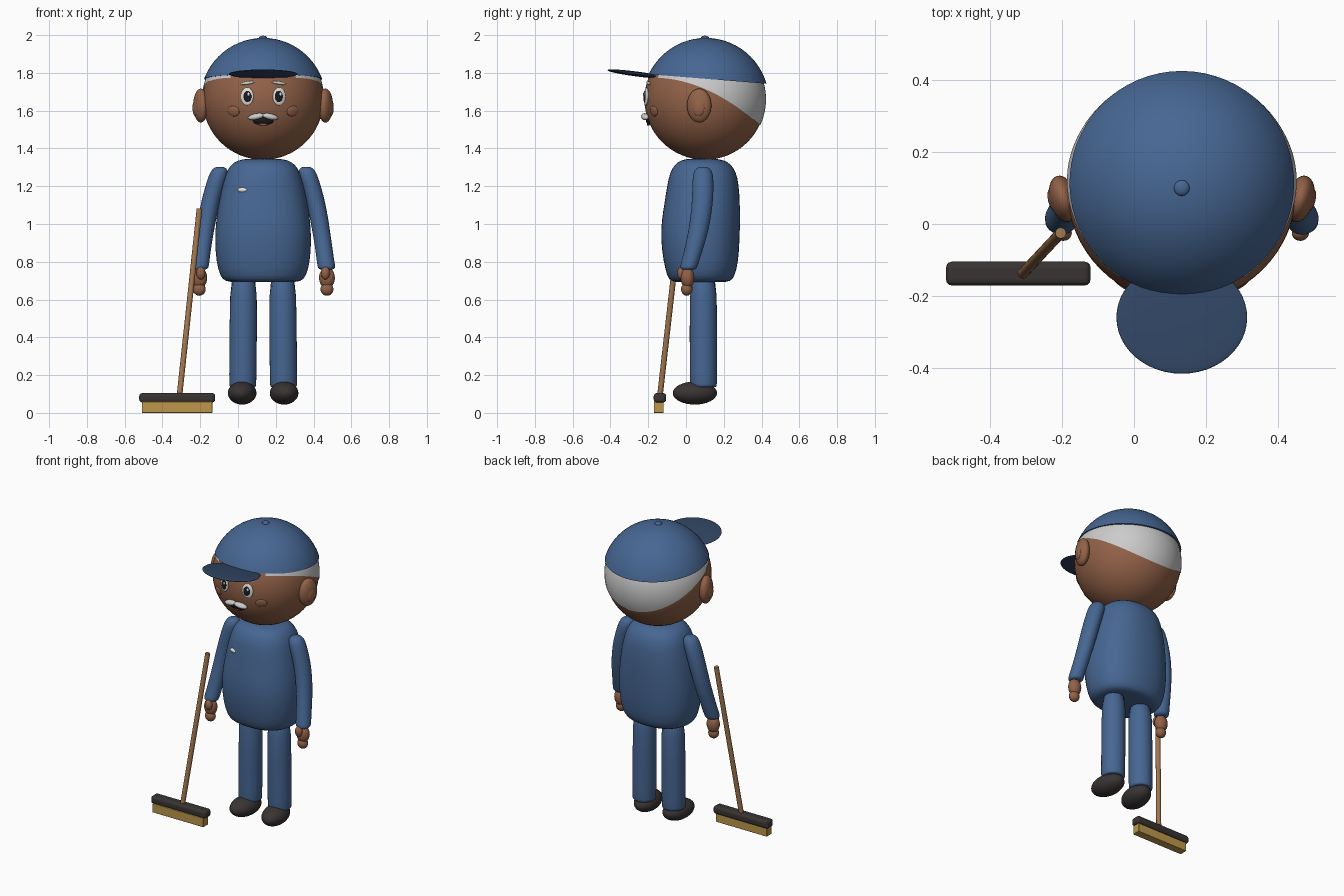
import bpy, bmesh, math
from mathutils import Vector, Matrix

if "Cube" in bpy.data.objects:
    bpy.data.objects.remove(bpy.data.objects["Cube"])

CX, CY = 0.133, 0.10          # body axis
HEAD = Vector((CX, CY, 1.66))
R = 0.32


def material(name, r, g, b):
    m = bpy.data.materials.new(name)
    m.use_nodes = True
    m.diffuse_color = (r, g, b, 1)
    bsdf = m.node_tree.nodes["Principled BSDF"]
    bsdf.inputs["Base Color"].default_value = (r, g, b, 1)
    bsdf.inputs["Roughness"].default_value = 0.7
    return m


BLUE = material("work blue", 0.062, 0.134, 0.29)
NAVY = material("brim navy", 0.03, 0.06, 0.125)
SKIN = material("brown skin", 0.29, 0.122, 0.065)
GREY = material("silver hair", 0.6, 0.6, 0.6)
WHITE = material("eye white", 0.75, 0.75, 0.75)
BLACK = material("black", 0.012, 0.01, 0.01)
DARK = material("dark leather", 0.042, 0.034, 0.034)
WOOD = material("handle wood", 0.36, 0.185, 0.08)
STRAW = material("bristle yellow", 0.5, 0.31, 0.07)


def finish(name, bm, mat, smooth=True):
    bmesh.ops.recalc_face_normals(bm, faces=bm.faces)
    mesh = bpy.data.meshes.new(name)
    bm.to_mesh(mesh)
    bm.free()
    for p in mesh.polygons:
        p.use_smooth = smooth
    mesh.materials.append(mat)
    ob = bpy.data.objects.new(name, mesh)
    bpy.context.scene.collection.objects.link(ob)
    return ob


def ball(name, loc, size, mat, rot=None, seg=32):
    bm = bmesh.new()
    bmesh.ops.create_uvsphere(bm, u_segments=seg, v_segments=seg // 2, radius=1)
    ob = finish(name, bm, mat)
    rot = rot or Matrix.Identity(4)
    ob.matrix_world = Matrix.Translation(loc) @ rot @ Matrix.Diagonal((*size, 1))
    return ob


def on_face(name, dx, z, size, mat, lift=0.002, roll=0.0):
    """Flat ellipsoid lying on the front of the head."""
    dz = z - HEAD.z
    n = Vector((dx, -math.sqrt(R * R - dx * dx - dz * dz), dz)).normalized()
    rot = Vector((0, -1, 0)).rotation_difference(n).to_matrix().to_4x4()
    return ball(name, HEAD + n * (R + lift), size, mat, rot @ Matrix.Rotation(roll, 4, "Y"), 24)


def loft(name, rows, mat, power=2.0, sides=24):
    """Skin of stacked rings, each given as x, y, z, x radius, y radius."""
    bm = bmesh.new()
    rings = []
    for x, y, z, rx, ry in rows:
        ring = []
        for i in range(sides):
            c, s = math.cos(math.tau * i / sides), math.sin(math.tau * i / sides)
            ring.append(bm.verts.new((
                x + rx * math.copysign(abs(c) ** (2 / power), c),
                y + ry * math.copysign(abs(s) ** (2 / power), s), z)))
        rings.append(ring)
    for a, b in zip(rings, rings[1:]):
        for i in range(sides):
            j = (i + 1) % sides
            bm.faces.new((a[i], a[j], b[j], b[i]))
    bm.faces.new(rings[0])
    bm.faces.new(rings[-1])
    ob = finish(name, bm, mat)
    ob.modifiers.new("Smooth", "SUBSURF").levels = 1
    ob.modifiers["Smooth"].render_levels = 1
    return ob


def box(name, loc, size, mat, bevel):
    bm = bmesh.new()
    bmesh.ops.create_cube(bm, size=1)
    bmesh.ops.scale(bm, vec=size, verts=bm.verts)
    ob = finish(name, bm, mat, False)
    ob.location = loc
    mod = ob.modifiers.new("Round", "BEVEL")
    mod.width, mod.segments = bevel, 3
    return ob


# Head and cap
ball("head", HEAD, (R, R, R), SKIN, seg=64)
bm = bmesh.new()
bmesh.ops.create_uvsphere(bm, u_segments=64, v_segments=32, radius=0.334)
bmesh.ops.translate(bm, vec=(CX, 0.105, 1.651), verts=bm.verts)
cut = bmesh.ops.bisect_plane(bm, geom=bm.verts[:] + bm.edges[:] + bm.faces[:],
                             plane_co=(CX, CY, 1.769), plane_no=(0, 0.08, 1), clear_inner=True)
bmesh.ops.edgeloop_fill(bm, edges=[e for e in cut["geom_cut"] if isinstance(e, bmesh.types.BMEdge)])
cap = finish("cap", bm, BLUE)
for p in cap.data.polygons:
    p.use_smooth = len(p.vertices) < 5
ball("cap_button", (CX, CY, 1.985), (0.022, 0.022, 0.012), BLUE, seg=16)
ball("cap_brim", (CX, -0.26, 1.794), (0.182, 0.158, 0.013), NAVY, Matrix.Rotation(-0.13, 4, "X"), 48)


# Hair wrapping round the back, with its lower edge sweeping down to the nape
def hair_point(a, z):
    rho = math.sqrt(0.3235 ** 2 - (z - HEAD.z) ** 2)
    return Vector((CX + rho * math.sin(a), CY + rho * math.cos(a), z))


def hairline(a):
    lo, hi = 1.42, 1.80
    for _ in range(25):
        mid = (lo + hi) / 2
        y = hair_point(a, mid).y
        if mid > 1.775 - 0.77 * max(y + 0.18, 0) ** 2:
            hi = mid
        else:
            lo = mid
    return hi


bm = bmesh.new()
columns = []
for i in range(65):
    a = math.radians(-145 + 290 * i / 64)
    low = hairline(a)
    columns.append([bm.verts.new(hair_point(a, low + (1.801 - low) * k / 12)) for k in range(13)])
for a, b in zip(columns, columns[1:]):
    for k in range(12):
        bm.faces.new((a[k], b[k], b[k + 1], a[k + 1]))
finish("hair", bm, GREY)

# Paired parts
for side, s in (("left", 1), ("right", -1)):
    # Ears
    turn = Matrix.Rotation(-0.25 * s, 4, "Z")
    ball(side + "_ear", (CX + s * 0.33, 0.07, 1.627), (0.038, 0.066, 0.09), SKIN, turn)
    ball(side + "_inner_ear", (CX + s * 0.358, 0.066, 1.615), (0.014, 0.034, 0.045), SKIN, turn, 20)

    # Eyes, brows, cheeks, moustache
    on_face(side + "_eye", s * 0.084, 1.675, (0.035, 0.010, 0.047), WHITE)
    on_face(side + "_iris", s * 0.081, 1.675, (0.022, 0.006, 0.030), BLACK, 0.009)
    on_face(side + "_glint", s * 0.081 + 0.007, 1.686, (0.007, 0.003, 0.009), WHITE, 0.0145)
    on_face(side + "_brow", s * 0.082, 1.746, (0.040, 0.007, 0.008), GREY, 0.002, s * 0.12)
    on_face(side + "_cheek", s * 0.158, 1.597, (0.036, 0.010, 0.028), SKIN, -0.002)
    on_face(side + "_moustache", s * 0.036, 1.572, (0.044, 0.020, 0.016), GREY, 0.012, s * 0.22)

    # Arm with a slightly flared cuff
    x = lambda d: CX + s * d
    loft(side + "_arm", [
        (x(0.228), 0.09, 1.303, 0.015, 0.015), (x(0.229), 0.09, 1.297, 0.036, 0.036),
        (x(0.233), 0.09, 1.27, 0.052, 0.056), (x(0.262), 0.09, 1.18, 0.051, 0.057),
        (x(0.285), 0.085, 1.09, 0.050, 0.056), (x(0.305), 0.07, 0.98, 0.048, 0.054),
        (x(0.320), 0.045, 0.88, 0.046, 0.050), (x(0.331), 0.022, 0.80, 0.047, 0.047),
        (x(0.335), 0.015, 0.775, 0.048, 0.046), (x(0.336), 0.012, 0.76, 0.042, 0.042),
        (x(0.336), 0.012, 0.757, 0.02, 0.02)], BLUE, sides=20)

    # Hand
    ball(side + "_palm", (x(0.338), 0.008, 0.715), (0.042, 0.036, 0.056), SKIN, seg=24)
    ball(side + "_fingers", (x(0.338), 0.004, 0.655), (0.034, 0.030, 0.035), SKIN, seg=24)
    ball(side + "_thumb", (x(0.330), -0.025, 0.74), (0.024, 0.022, 0.034), SKIN, seg=20)

    # Leg and shoe
    loft(side + "_leg", [(x(d), 0.092, z, r, r) for d, z, r in (
        (0.108, 0.135, 0.066), (0.108, 0.14, 0.071), (0.108, 0.16, 0.073),
        (0.105, 0.45, 0.073), (0.103, 0.80, 0.073))], BLUE)
    ball(side + "_shoe", (x(0.111), 0.047, 0.105), (0.075, 0.118, 0.061), DARK, Matrix.Rotation(s * 0.12, 4, "Z"))

# Mouth
on_face("mouth", 0, 1.545, (0.054, 0.012, 0.022), BLACK, 0.001)
on_face("lower_lip", 0, 1.531, (0.030, 0.012, 0.008), SKIN, 0.004)

# Jacket: height, half width, front, back
jacket = [(0.692, 0.15, -0.03, 0.19), (0.695, 0.20, -0.08, 0.235), (0.72, 0.228, -0.10, 0.258),
          (0.80, 0.25, -0.12, 0.278), (0.92, 0.257, -0.135, 0.285), (1.02, 0.25, -0.13, 0.287),
          (1.12, 0.235, -0.113, 0.286), (1.21, 0.215, -0.10, 0.28), (1.275, 0.196, -0.085, 0.266),
          (1.315, 0.17, -0.06, 0.24), (1.338, 0.135, -0.03, 0.205), (1.347, 0.08, 0.02, 0.15)]
loft("jacket", [(CX, (f + b) / 2, z, w, (b - f) / 2) for z, w, f, b in jacket], BLUE, 2.3, 32)
ball("name_badge", (0.024, -0.082, 1.18), (0.027, 0.012, 0.013), WHITE, Matrix.Rotation(-0.25, 4, "Z"), 20)

# Broom
box("broom_bristles", (-0.322, -0.144, 0.03), (0.373, 0.052, 0.06), STRAW, 0.003)
box("broom_block", (-0.322, -0.138, 0.08), (0.402, 0.066, 0.05), DARK, 0.016)
foot, top = Vector((-0.31, -0.138, 0.09)), Vector((-0.204, -0.025, 1.08))
bm = bmesh.new()
bmesh.ops.create_cone(bm, cap_ends=True, segments=20, radius1=0.015, radius2=0.015,
                      depth=(top - foot).length)
handle = finish("broom_handle", bm, WOOD)
for p in handle.data.polygons:
    p.use_smooth = len(p.vertices) == 4
handle.matrix_world = (Matrix.Translation((foot + top) / 2)
                       @ (top - foot).to_track_quat("Z", "Y").to_matrix().to_4x4())
